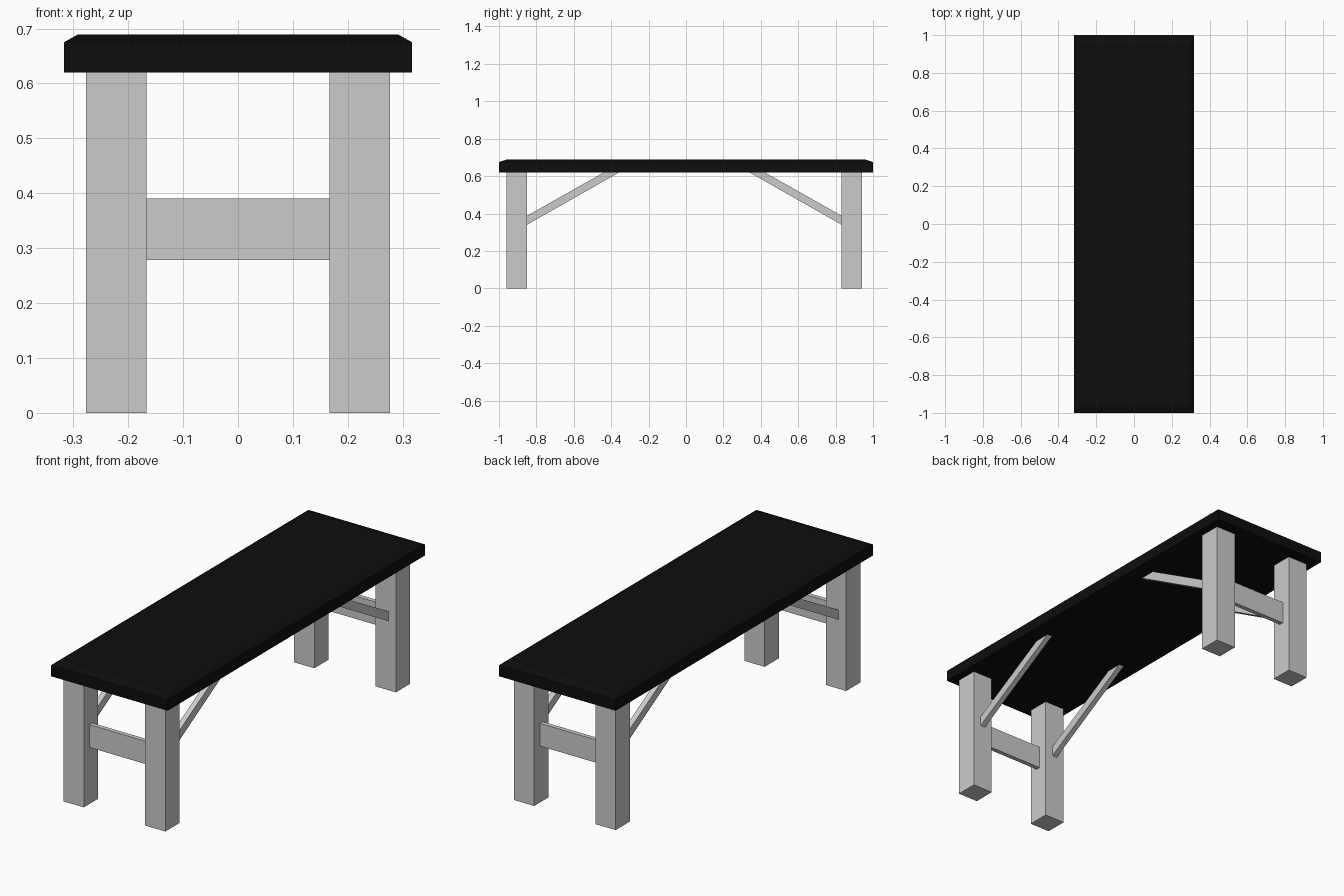
import bpy, bmesh

if "Cube" in bpy.data.objects:
    bpy.data.objects.remove(bpy.data.objects["Cube"])

LEG_X, LEG_Y, LEG_W = 0.222, 0.896, 0.11   # leg centre offsets and width
Y0 = -0.009                                # underframe sits slightly forward
TOP_Z = 0.62


def mesh_object(name, bm):
    bmesh.ops.recalc_face_normals(bm, faces=bm.faces)
    me = bpy.data.meshes.new(name)
    bm.to_mesh(me)
    bm.free()
    ob = bpy.data.objects.new(name, me)
    bpy.context.collection.objects.link(ob)
    return ob


def box(name, centre, size):
    bm = bmesh.new()
    bmesh.ops.create_cube(bm, size=1)
    bmesh.ops.scale(bm, vec=size, verts=bm.verts)
    bmesh.ops.translate(bm, vec=centre, verts=bm.verts)
    return mesh_object(name, bm)


def extruded_profile(name, yz, x, width):
    bm = bmesh.new()
    face = bm.faces.new([bm.verts.new((x - width / 2, y, z)) for y, z in yz])
    ext = bmesh.ops.extrude_face_region(bm, geom=[face])
    moved = [v for v in ext["geom"] if isinstance(v, bmesh.types.BMVert)]
    bmesh.ops.translate(bm, vec=(width, 0, 0), verts=moved)
    return mesh_object(name, bm)


# table top: slab with its upper edges chamfered
bm = bmesh.new()
bmesh.ops.create_cube(bm, size=1)
bmesh.ops.scale(bm, vec=(0.634, 2, 0.055), verts=bm.verts)
bmesh.ops.translate(bm, vec=(0, 0, TOP_Z + 0.0275), verts=bm.verts)
top_face = max(bm.faces, key=lambda f: f.calc_center_median().z)
ext = bmesh.ops.extrude_discrete_faces(bm, faces=[top_face])
cap = ext["faces"][0]
base_edges = [e for e in bm.edges if e.is_boundary]
for v in cap.verts:
    v.co.x *= 0.292 / 0.317
    v.co.y *= 0.958
    v.co.z += 0.014
bmesh.ops.remove_doubles(bm, verts=bm.verts, dist=1e-5)
top = mesh_object("table_top", bm)
mat = bpy.data.materials.new("black")
mat.diffuse_color = (0.004, 0.004, 0.004, 1)
mat.use_nodes = True
mat.node_tree.nodes["Principled BSDF"].inputs["Base Color"].default_value = mat.diffuse_color
top.data.materials.append(mat)

for sy, end in ((-1, "front"), (1, "back")):
    # stretcher board between the two legs
    box(end + "_stretcher", (0, Y0 + sy * LEG_Y, 0.334),
        (2 * LEG_X - LEG_W, 0.022, 0.112))
    # diagonal brace from the leg to the underside of the top
    inner = LEG_Y - LEG_W / 2
    profile = [(Y0 + sy * y, z) for y, z in
               ((inner, 0.34), (inner, 0.388), (0.43, TOP_Z), (0.348, TOP_Z))]
    for sx, side in ((-1, "left"), (1, "right")):
        box(f"{end}_{side}_leg", (sx * LEG_X, Y0 + sy * LEG_Y, TOP_Z / 2),
            (LEG_W, LEG_W, TOP_Z))
        extruded_profile(f"{end}_{side}_brace", profile, sx * LEG_X, 0.027)
